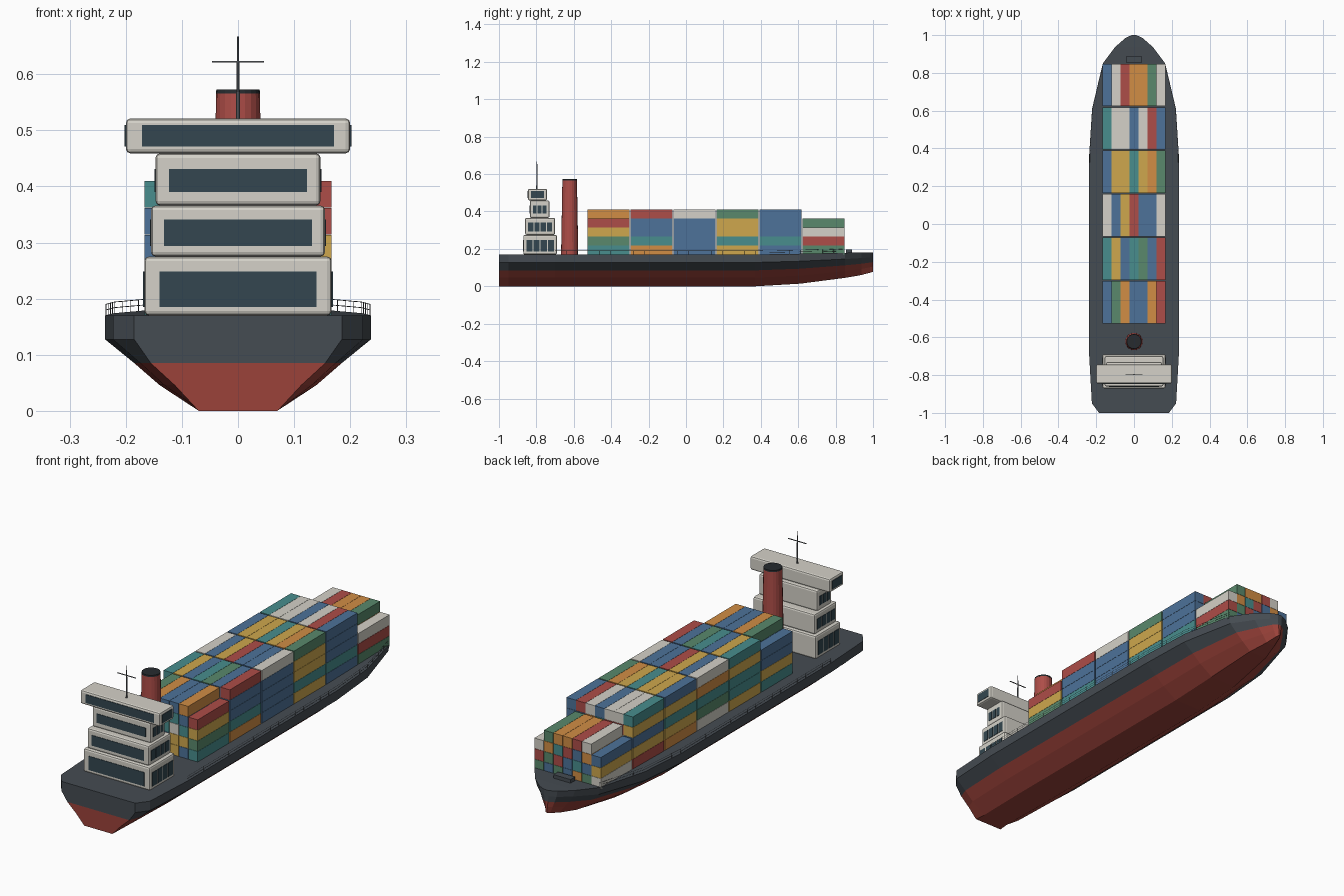
import bpy, bmesh, random
from mathutils import Matrix, Vector

if "Cube" in bpy.data.objects:
    bpy.data.objects.remove(bpy.data.objects["Cube"])

random.seed(4)
COL = dict(hull=(.06, .072, .085), keel=(.33, .055, .042), B=(.075, .17, .32),
           T=(.065, .27, .27), Y=(.62, .39, .075), O=(.64, .27, .06), G=(.10, .25, .15),
           R=(.42, .075, .065), W=(.66, .64, .58), glass=(.033, .062, .08),
           dark=(.02, .024, .028), metal=(.13, .14, .15))
MATS = {}
for k, c in COL.items():
    MATS[k] = bpy.data.materials.new(k)
    MATS[k].diffuse_color = (*c, 1)


def finish(name, bm, *keys):
    bmesh.ops.recalc_face_normals(bm, faces=bm.faces)
    me = bpy.data.meshes.new(name)
    bm.to_mesh(me)
    bm.free()
    ob = bpy.data.objects.new(name, me)
    bpy.context.collection.objects.link(ob)
    for k in keys:
        me.materials.append(MATS[k])
    return ob


def add_box(bm, x0, x1, y0, y1, z0, z1, mat=0):
    m = (Matrix.Translation(((x0 + x1) / 2, (y0 + y1) / 2, (z0 + z1) / 2))
         @ Matrix.Diagonal((x1 - x0, y1 - y0, z1 - z0, 1)))
    vs = bmesh.ops.create_cube(bm, size=1, matrix=m)['verts']
    for f in {f for v in vs for f in v.link_faces}:
        f.material_index = mat


def add_cone(bm, x, y, z0, z1, r0, r1, n):
    bmesh.ops.create_cone(bm, cap_ends=True, segments=n, radius1=r0, radius2=r1,
                          depth=z1 - z0, matrix=Matrix.Translation((x, y, (z0 + z1) / 2)))


# Hull: y, half width, bottom z, deck z, section shape
STERN = (.38, .61, .84, 1, 1)
MID = (.295, .59, .78, 1, 1)
FORE = (.27, .54, .75, .96, 1)
BOW = (.22, .46, .68, .9, 1)
LEVEL = (0, .27, .5, .75, 1)
STATIONS = [(-1, .185, 0, .17, STERN), (-.95, .223, 0, .17, MID), (-.7, .237, 0, .17, MID),
            (.37, .237, 0, .17, MID), (.61, .222, .014, .174, MID), (.85, .165, .045, .179, FORE),
            (.937, .10, .06, .181, BOW), (.985, .045, .073, .181, BOW), (1, .012, .078, .181, BOW)]
bm = bmesh.new()
rings = []
for y, w, zb, zd, sec in STATIONS:
    half = [(w * f, zb + (zd - zb) * t) for f, t in zip(sec, LEVEL)]
    pts = [(-x, z) for x, z in reversed(half)] + half
    rings.append([bm.verts.new((x, y, z)) for x, z in pts])
for a, b in zip(rings, rings[1:]):
    for i in range(10):
        j = (i + 1) % 10
        f = bm.faces.new((a[i], a[j], b[j], b[i]))
        f.material_index = 1 if 2 <= i <= 6 else 0
for r in (rings[0], rings[-1]):
    bm.faces.new(r[2:8]).material_index = 1
    bm.faces.new(r[:3] + r[7:])
finish("hull", bm, 'hull', 'keel')


def deck_edge(y):
    for a, b in zip(STATIONS, STATIONS[1:]):
        if a[0] <= y <= b[0]:
            t = (y - a[0]) / (b[0] - a[0])
            return a[1] + (b[1] - a[1]) * t, a[3] + (b[3] - a[3]) * t


# Deck railings
for side, s in (("left", -1), ("right", 1)):
    cu = bpy.data.curves.new(side + "_railing", 'CURVE')
    cu.dimensions = '3D'
    cu.bevel_depth = .0007
    cu.bevel_resolution = 0
    base = []
    for i in range(27):
        y = -.7 + i * 1.55 / 26
        w, z = deck_edge(y)
        base.append(Vector((s * (w - .002), y, z)))
    up = Vector((0, 0, .02))
    lines = [[p + up * k for p in base] for k in (.5, 1)] + [[p, p + up] for p in base]
    for line in lines:
        sp = cu.splines.new('POLY')
        sp.points.add(len(line) - 1)
        for q, p in zip(sp.points, line):
            q.co = (*p, 1)
    cu.materials.append(MATS['metal'])
    bpy.context.collection.objects.link(bpy.data.objects.new(side + "_railing", cu))

# Container bays, stern to bow: top colours by row, right-hand stack top down
KEYS = "BTYOGRW"
BAYS = [("BGOBBOR", "RYGT"), ("TYBTGBR", "RBBTO"), ("WBYRBBW", "WBBBB"),
        ("BYYTYOG", "GYYTY"), ("TWWBWRB", "BBBTB"), ("BWROOGW", "WRG")]
PW, H = .0477, .048
for n, (tops, stack) in enumerate(BAYS):
    bm = bmesh.new()
    y0 = -.526 + n * .23
    for row in range(7):
        tiers = 4 if n == 5 else 5
        if n in (0, 5) and row in (0, 6):
            tiers -= 1
        x0 = (row - 3.5) * PW
        for t in range(tiers):
            c = random.choice(KEYS)
            if row == 6:
                c = stack[tiers - 1 - t]
            elif t == tiers - 1:
                c = tops[row]
            z0 = .17 + t * H
            add_box(bm, x0 + .0005, x0 + PW - .0005, y0, y0 + .224,
                    z0 + .0005, z0 + H - .0005, KEYS.index(c))
    finish(f"container_bay_{n + 1}", bm, *KEYS)

# Deckhouse: half width, y range, z range, window half width, window z range, side panes
HOUSE = [(.167, -.87, -.69, .17, .275, .14, .185, .248, 4),
         (.155, -.86, -.70, .275, .366, .132, .294, .341, 4),
         (.147, -.835, -.73, .366, .459, .123, .39, .431, 3),
         (.20, -.845, -.743, .459, .521, .171, .471, .509, 1)]
for n, (w, y0, y1, z0, z1, ww, wz0, wz1, panes) in enumerate(HOUSE):
    bm = bmesh.new()
    add_box(bm, -w, w, y0, y1, z0, z1)
    ob = finish(f"deckhouse_level_{n + 1}", bm, 'W')
    bev = ob.modifiers.new("bevel", 'BEVEL')
    bev.width = .008
    bev.segments = 2
    bm = bmesh.new()
    add_box(bm, -ww, ww, y0 - .002, y0 + .004, wz0, wz1)
    a, b = y0 + .013, y1 - .013
    step = (b - a) / panes
    for s in (-1, 1):
        for i in range(panes):
            xs = sorted((s * (w - .004), s * (w + .002)))
            add_box(bm, *xs, a + i * step + .003, a + (i + 1) * step - .003, wz0, wz1)
    finish(f"windows_level_{n + 1}", bm, 'glass')

# Funnel with dark cap
bm = bmesh.new()
add_cone(bm, 0, -.622, .165, .568, .046, .039, 20)
ob = finish("funnel", bm, 'R')
bm = bmesh.new()
add_cone(bm, 0, -.622, .566, .573, .0395, .0385, 20)
finish("funnel_cap", bm, 'dark')

# Mast and crossbar
bm = bmesh.new()
add_cone(bm, 0, -.797, .518, .667, .004, .0015, 8)
add_box(bm, -.046, .046, -.7985, -.7955, .6205, .6235)
finish("mast", bm, 'metal')

# Bow hatch
bm = bmesh.new()
add_box(bm, -.043, .043, .855, .888, .175, .196)
finish("bow_hatch", bm, 'hull')

for m in bpy.data.materials:
    if m.users and not m.is_grease_pencil:
        m.use_nodes = True
        m.node_tree.nodes["Principled BSDF"].inputs["Base Color"].default_value = m.diffuse_color
